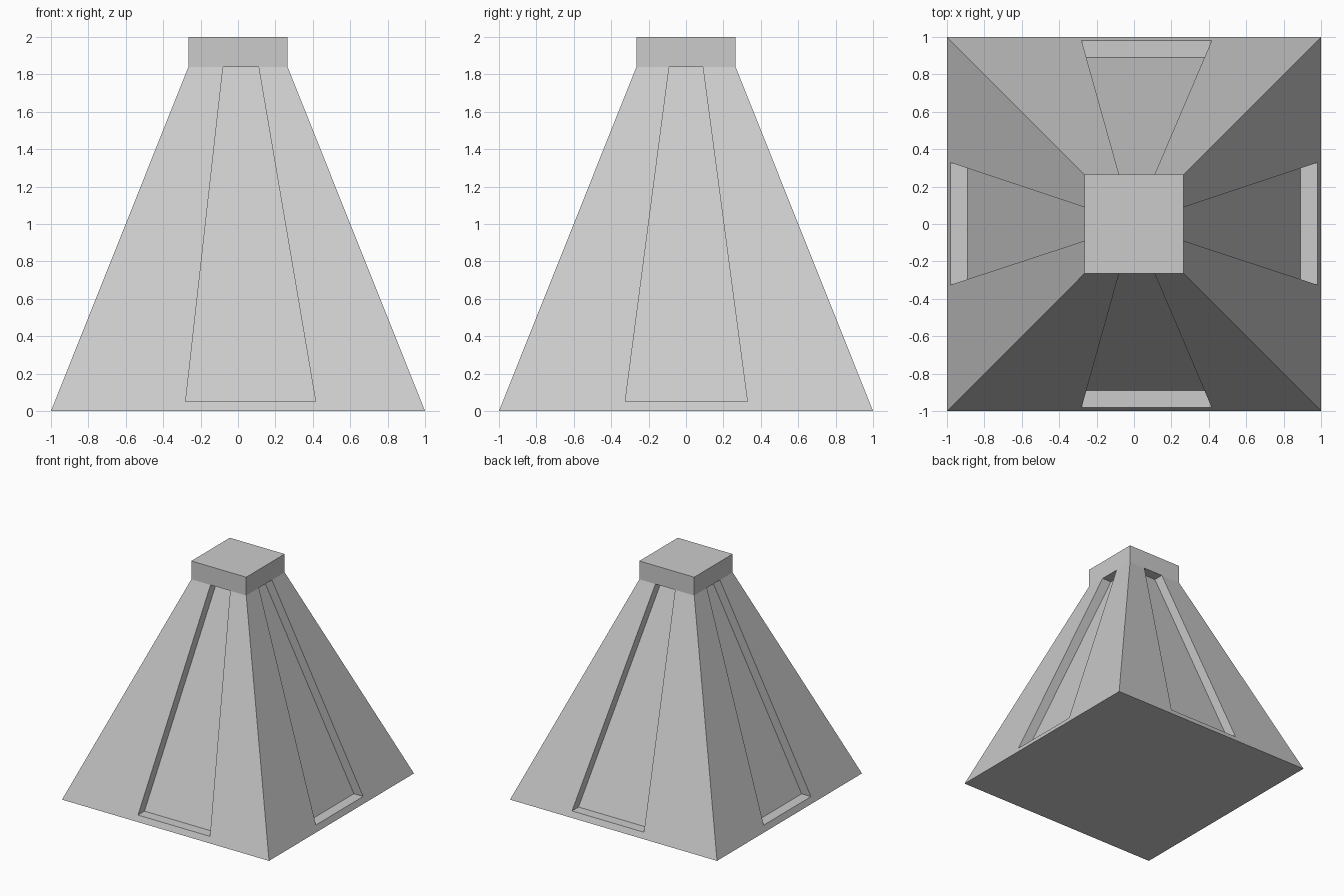
import bpy, bmesh

if "Cube" in bpy.data.objects:
    bpy.data.objects.remove(bpy.data.objects["Cube"])

TOP, NECK, HALF, DEPTH = 2.0, 1.84, 0.265, 0.09
SILL = 0.05


def half_at(z):
    # half width of the sloped body at height z
    return 1 - (1 - HALF) * z / NECK


# maps (along side, outward, up) to world for each side
SIDES = [
    (lambda u, d, z: (u, -d, z), (-0.28, 0.415), (-0.08, 0.11)),
    (lambda u, d, z: (u, d, z), (-0.28, 0.415), (-0.08, 0.11)),
    (lambda u, d, z: (d, u, z), (-0.325, 0.328), (-0.09, 0.09)),
    (lambda u, d, z: (-d, u, z), (-0.325, 0.328), (-0.09, 0.09)),
]

bm = bmesh.new()


def face(*pts):
    bm.faces.new([bm.verts.new(p) for p in pts])


for to, (b0, b1), (t0, t1) in SIDES:
    # sloped wall corners, neck corners
    A, B = to(-1, 1, 0), to(1, 1, 0)
    C, D = to(HALF, HALF, NECK), to(-HALF, HALF, NECK)
    E, F = to(HALF, HALF, TOP), to(-HALF, HALF, TOP)
    # recess opening and its sunken floor
    hole = [(b0, SILL), (b1, SILL), (t1, NECK), (t0, NECK)]
    a, b, c, d = [to(u, half_at(z), z) for u, z in hole]
    ai, bi, ci, di = [to(u, half_at(z) - DEPTH, z) for u, z in hole]
    # wall around the recess
    face(A, B, b, a)
    face(A, a, d, D)
    face(B, C, c, b)
    # recess floor and rim
    face(ai, bi, ci, di)
    face(a, b, bi, ai)
    face(b, c, ci, bi)
    face(c, d, di, ci)
    face(d, a, ai, di)
    # square neck block
    face(D, d, c, C, E, F)

# base and top
for h, z in ((1, 0), (HALF, TOP)):
    face((-h, -h, z), (h, -h, z), (h, h, z), (-h, h, z))

bmesh.ops.remove_doubles(bm, verts=bm.verts, dist=1e-4)
bmesh.ops.recalc_face_normals(bm, faces=bm.faces)
mesh = bpy.data.meshes.new("tapered_pedestal")
bm.to_mesh(mesh)
bm.free()
bpy.context.collection.objects.link(bpy.data.objects.new("tapered_pedestal", mesh))
